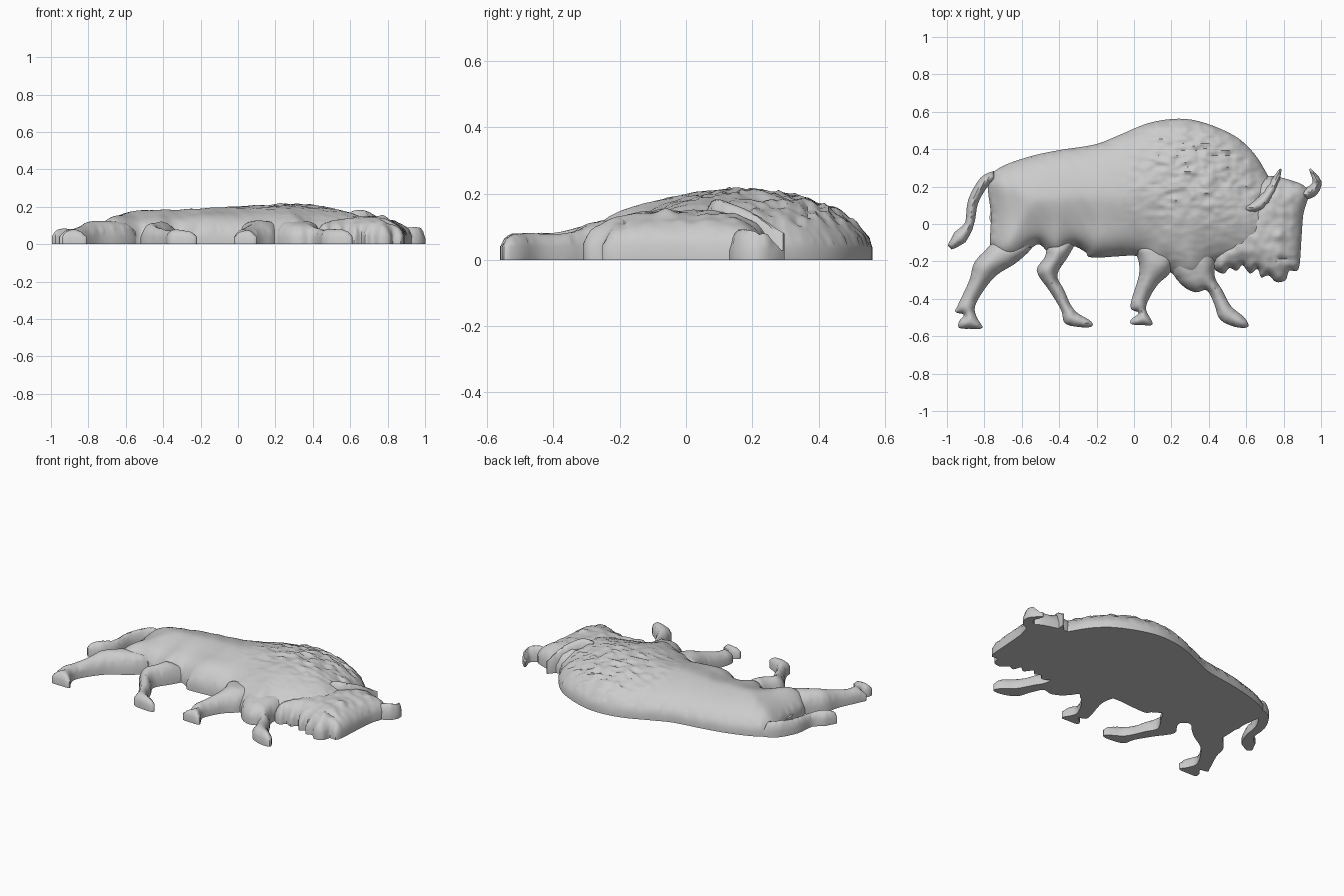
import bpy, bmesh, math
from mathutils import Vector, noise
from mathutils.geometry import delaunay_2d_cdt, intersect_point_line

if "Cube" in bpy.data.objects:
    bpy.data.objects.remove(bpy.data.objects["Cube"])

STEP = 0.0125
grey = bpy.data.materials.new("plain grey")
grey.use_nodes = True
grey.diffuse_color = (0.6, 0.6, 0.6, 1)
grey.node_tree.nodes["Principled BSDF"].inputs["Base Color"].default_value = (0.6, 0.6, 0.6, 1)


def curve(points, closed=True, cuts=4):
    """Smooth curve through the points."""
    n, out = len(points), []
    for i in range(n if closed else n - 1):
        p = [Vector(points[(i + k) % n if closed else min(max(i + k, 0), n - 1)])
             for k in (-1, 0, 1, 2)]
        for c in range(cuts):
            t = c / cuts
            bend = (p[2] - p[0]) * t + (2 * p[0] - 5 * p[1] + 4 * p[2] - p[3]) * t * t
            bend += (3 * p[1] - p[0] - 3 * p[2] + p[3]) * t ** 3
            out.append(p[1] + bend / 2)
    return out if closed else out + [Vector(points[-1])]


def stroke(path, widths):
    """Outline of a tapering band along a path."""
    mid = curve(path, closed=False)
    left, right = [], []
    for i, p in enumerate(mid):
        along = (mid[min(i + 1, len(mid) - 1)] - mid[max(i - 1, 0)]).normalized()
        side = Vector((-along.y, along.x))
        f = i / (len(mid) - 1) * (len(widths) - 1)
        k = min(int(f), len(widths) - 2)
        w = widths[k] + (widths[k + 1] - widths[k]) * (f - k)
        left.append(p + side * w)
        right.append(p - side * w)
    return left + right[::-1]


def inside(p, ring):
    hit = False
    for a, b in zip(ring, ring[1:] + ring[:1]):
        if (a.y > p.y) != (b.y > p.y) and p.x < a.x + (p.y - a.y) / (b.y - a.y) * (b.x - a.x):
            hit = not hit
    return hit


def rim_distance(p, ring):
    best = 9.0
    for a, b in zip(ring, ring[1:] + ring[:1]):
        q, t = intersect_point_line(p, a, b)
        q = q.to_2d() if 0 < t < 1 else (a if t <= 0 else b)
        best = min(best, (p - q).length)
    return best


def relief(name, ring, crest, radius, wall=0.04, detail=None, power=1.0, smooth=2):
    """Flat-backed rounded relief filling an outline."""
    xs, ys = [p.x for p in ring], [p.y for p in ring]
    pts = list(ring)
    for i in range(int((max(xs) - min(xs)) / STEP) + 1):
        for j in range(int((max(ys) - min(ys)) / STEP) + 1):
            p = Vector((min(xs) + (i + 0.5 * (j % 2)) * STEP, min(ys) + j * STEP))
            if inside(p, ring) and rim_distance(p, ring) > STEP * 0.45:
                pts.append(p)
    flat, _, tris, *_ = delaunay_2d_cdt(pts, [], [list(range(len(ring)))], 1, 1e-5)
    bm = bmesh.new()
    verts = []
    for p in flat:
        t = min(rim_distance(p, ring) / radius, 1)
        rise = math.sqrt(max(0, 1 - (1 - t) ** 2)) ** power
        verts.append(bm.verts.new((p.x, p.y, wall + (crest(p.x, p.y) - wall) * rise)))
    for tri in tris:
        bm.faces.new([verts[i] for i in tri])
    inner = [v for v in bm.verts if not v.is_boundary]
    for _ in range(smooth):
        bmesh.ops.smooth_vert(bm, verts=inner, factor=0.5, use_axis_z=True)
    if detail:
        for v in inner:
            v.co.z += detail(v.co.x, v.co.y) * min(1, rim_distance(v.co.to_2d(), ring) / 0.06)
    # Straight side wall and flat back
    rim = [e for e in bm.edges if e.is_boundary]
    new = bmesh.ops.extrude_edge_only(bm, edges=rim)["geom"]
    for v in new:
        if isinstance(v, bmesh.types.BMVert):
            v.co.z = 0
    bmesh.ops.holes_fill(bm, edges=[e for e in bm.edges if e.is_boundary], sides=0)
    bmesh.ops.recalc_face_normals(bm, faces=bm.faces)
    mesh = bpy.data.meshes.new(name)
    bm.to_mesh(mesh)
    bm.free()
    mesh.materials.append(grey)
    obj = bpy.data.objects.new(name, mesh)
    bpy.context.collection.objects.link(obj)
    bpy.ops.object.select_all(action="DESELECT")
    obj.select_set(True)
    bpy.context.view_layer.objects.active = obj
    bpy.ops.object.shade_smooth_by_angle(angle=math.radians(45))


def fur(x, y):
    """Shaggy tufts on the shoulders, faint folds elsewhere."""
    mane = min(1, max(0, (x + 0.1) / 0.3))
    tuft = noise.noise(Vector((x * 14, y * 34, 1))) + 0.5 * noise.noise(Vector((x * 30, y * 50, 5)))
    fold = noise.noise(Vector((x * 16 + y * 6, y * 5, 3)))
    high = min(1, max(0, (y + 0.05) / 0.3))
    return mane * (0.003 + 0.012 * high) * tuft + 0.004 * fold


def face(x, y):
    """Curly brow, eye and muzzle."""
    eye = 0.016 * math.exp(-((x - 0.78) ** 2 + (y + 0.06) ** 2) / 0.0007)
    mouth = -0.012 * math.exp(-((y + 0.19) / 0.012) ** 2) * (x > 0.76)
    curls = 0.008 * noise.noise(Vector((x * 24, y * 24, 2)))
    return eye + mouth + curls


def back(x, y):
    """Torso height: full belly, high shoulder, lower neck."""
    belly = 0.3 * max(0, -y) * min(1, max(0, (0.1 - x) / 0.2))
    return 0.2 + 0.02 * min(1, max(0, x + 0.3)) - 0.1 * max(0, x - 0.35) + belly


def limb(x, y):
    """Limb height growing from hoof to thigh, then sinking into the torso."""
    return max(0.05, min(0.088 + max(0, y + 0.4) * 0.2, 0.125, 0.125 - (y + 0.14) * 0.6))


# Torso with shoulder hump
torso = [(-.78, .22), (-.72, .3), (-.56, .36), (-.4, .395), (-.21, .425), (-.08, .475),
         (.08, .54), (.24, .563), (.38, .54), (.54, .47), (.64, .38), (.71, .27), (.76, .17),
         (.8, .03), (.74, -.14), (.6, -.2), (.43, -.22), (.36, -.3), (.26, -.3), (.18, -.25),
         (.08, -.22), (.02, -.17), (-.22, -.18), (-.26, -.15), (-.33, -.12), (-.4, -.18),
         (-.46, -.15), (-.52, -.11), (-.64, -.2), (-.76, -.15), (-.765, .05)]
relief("torso", curve(torso), back, 0.4, 0.035, fur, 1.1, 10)

# Head with ragged beard
head = [(.6, .18), (.7, .25), (.8, .245), (.93, .185), (.905, .05), (.895, -.08), (.88, -.24),
        (.83, -.25), (.81, -.3), (.76, -.31), (.72, -.275), (.68, -.285), (.66, -.24),
        (.62, -.265), (.58, -.22), (.55, -.25), (.51, -.235), (.48, -.265), (.43, -.24),
        (.42, -.17), (.5, -.05)]
relief("head", curve(head), lambda x, y: 0.148 - 0.09 * max(0, x - 0.7), 0.16, 0.045, face, 1, 3)

# Legs with hooves
legs = {
    "right_hind_leg": [(-.77, .06), (-.75, -.08), (-.85, -.2), (-.88, -.3), (-.94, -.43),
                       (-.955, -.47), (-.91, -.485), (-.935, -.52), (-.935, -.555), (-.88, -.56),
                       (-.81, -.555), (-.84, -.5), (-.85, -.44), (-.8, -.35), (-.73, -.27),
                       (-.62, -.2), (-.53, -.1), (-.52, .05), (-.64, .12)],
    "left_hind_leg": [(-.46, 0), (-.47, -.16), (-.52, -.25), (-.45, -.36), (-.39, -.46),
                      (-.37, -.53), (-.3, -.55), (-.23, -.55), (-.23, -.52), (-.32, -.46),
                      (-.375, -.35), (-.41, -.27), (-.35, -.17), (-.31, -.08), (-.34, .02)],
    "left_front_leg": [(0, -.1), (.025, -.2), (.025, -.28), (-.02, -.44), (.025, -.475),
                       (-.015, -.51), (-.015, -.535), (.04, -.54), (.1, -.535), (.065, -.46),
                       (.08, -.4), (.13, -.32), (.2, -.25), (.25, -.1), (.12, -.03)],
    "right_front_leg": [(.2, -.08), (.2, -.24), (.26, -.33), (.33, -.365), (.39, -.355),
                        (.43, -.43), (.46, -.51), (.54, -.55), (.61, -.55), (.59, -.5),
                        (.52, -.44), (.47, -.35), (.43, -.27), (.44, -.12), (.32, 0)],
}
for name, points in legs.items():
    relief(name, curve(points), limb, 0.075, 0.04, fur)

# Tail
tail = stroke([(-.74, .26), (-.8, .225), (-.86, .12), (-.88, 0), (-.93, -.07), (-.985, -.125)],
              [0.025, 0.03, 0.028, 0.024, 0.04, 0.015])
relief("tail", tail, lambda x, y: 0.085 + 0.06 * max(0, y), 0.035)

# Horns
near_horn = stroke([(.58, .08), (.66, .1), (.73, .18), (.785, .295)], [0.025, 0.042, 0.034, 0.004])
relief("right_horn", near_horn, lambda x, y: 0.185 - 0.38 * max(0, y - 0.1), 0.03, 0.08)
far_horn = stroke([(.88, .15), (.95, .175), (.978, .225), (.94, .295)], [0.03, 0.032, 0.024, 0.004])
relief("left_horn", far_horn, lambda x, y: 0.1, 0.04, 0.03)
